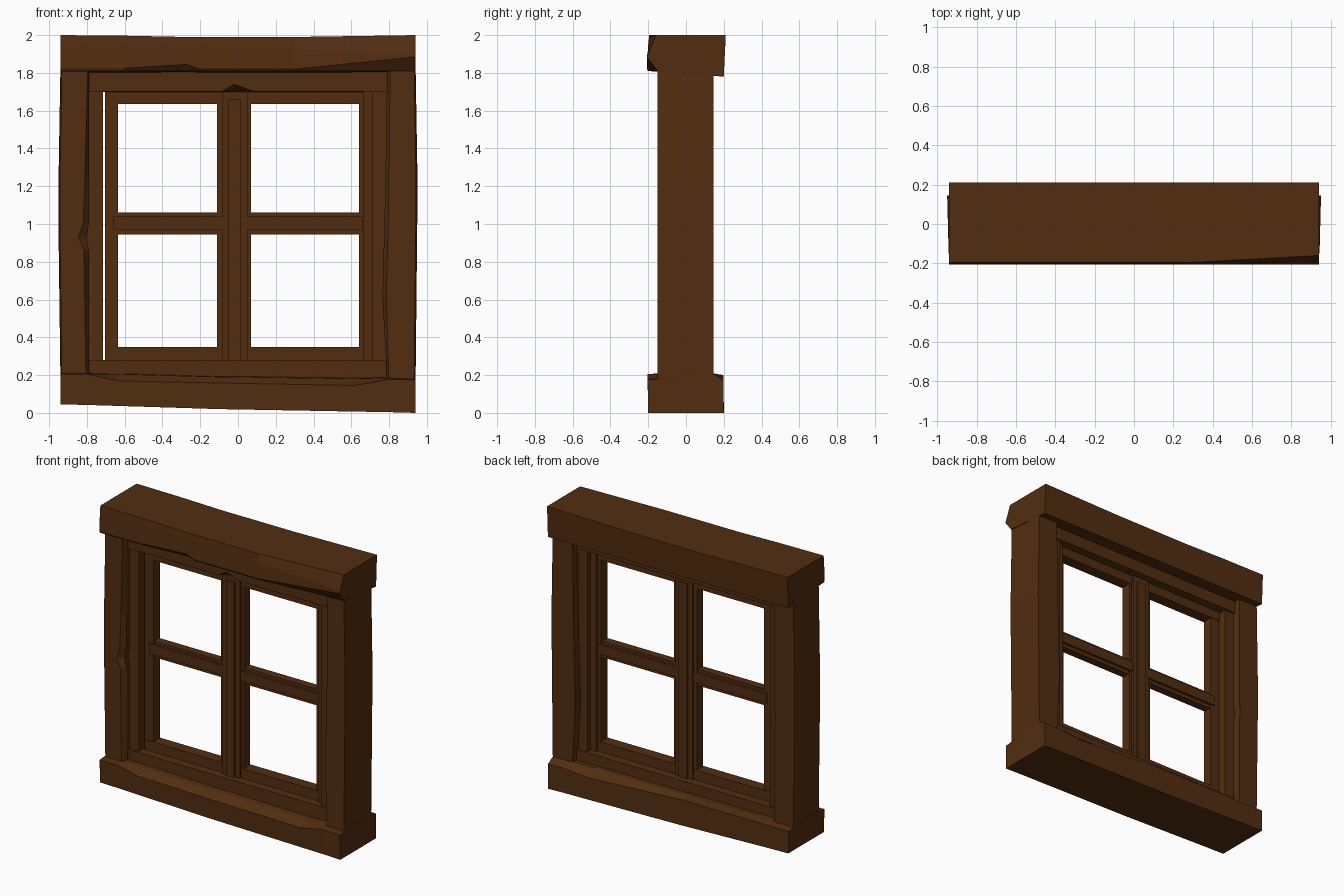
import bpy, bmesh

wood = bpy.data.materials.new("dark brown wood")
wood.diffuse_color = (0.085, 0.027, 0.005, 1)


def loft(name, rings):
    """Solid skinned through equal-length rings of points, flat shaded."""
    bm = bmesh.new()
    vs = [[bm.verts.new(p) for p in r] for r in rings]
    n = len(vs[0])
    for a, b in zip(vs, vs[1:]):
        for i in range(n):
            j = (i + 1) % n
            bm.faces.new((a[i], a[j], b[j], b[i]))
    bm.faces.new(vs[0][::-1])
    bm.faces.new(vs[-1])
    bmesh.ops.recalc_face_normals(bm, faces=bm.faces)
    me = bpy.data.meshes.new(name)
    bm.to_mesh(me)
    bm.free()
    me.materials.append(wood)
    ob = bpy.data.objects.new(name, me)
    bpy.context.collection.objects.link(ob)
    return ob


def box(name, x0, x1, y0, y1, z0, z1):
    return loft(name, [[(x0, y0, z), (x1, y0, z), (x1, y1, z), (x0, y1, z)] for z in (z0, z1)])


# Lintel: x, top front y, upper chip z, lower chip z, bottom front y, top z
lintel = [(-0.94, -0.195, 1.95, 1.825, -0.20, 2.0), (-0.60, -0.195, 1.95, 1.825, -0.20, 1.997),
          (-0.27, -0.195, 1.95, 1.845, -0.17, 1.99), (-0.20, -0.195, 1.95, 1.82, -0.20, 1.99),
          (0.30, -0.195, 1.93, 1.82, -0.20, 1.99), (0.94, -0.16, 1.90, 1.885, -0.15, 2.0)]
loft("lintel", [[(x, 0.21, t), (x, yt, t), (x, -0.2, zu), (x, -0.207, zl), (x, yb, 1.81),
                 (x, 0.14, 1.785), (x, 0.20, 1.78)] for x, yt, zu, zl, yb, t in lintel])

# Sill: x, bottom z, worn front edge z, inner top z, back edge z
sill = [(-0.94, 0.045, 0.205, 0.21, 0.20), (-0.80, 0.042, 0.205, 0.21, 0.20),
        (-0.64, 0.037, 0.17, 0.205, 0.20), (-0.10, 0.02, 0.158, 0.19, 0.20),
        (0.62, 0.007, 0.145, 0.18, 0.16), (0.80, 0.004, 0.178, 0.185, 0.175),
        (0.94, 0.0, 0.175, 0.18, 0.175)]
loft("sill", [[(x, 0.2, b), (x, -0.2, b), (x, -0.203, f), (x, -0.14, t), (x, 0.14, 0.21), (x, 0.198, k)]
              for x, b, f, t, k in sill])


# Side posts: z, outer x, inner x, worn inner front corner x
def post(name, rows):
    loft(name, [[(o, 0.145, z), (o * 0.992, -0.15, z), (c, -0.15, z), (i, -0.12, z), (i, 0.145, z)]
                for z, o, i, c in rows])


post("left_post", [(0.17, -0.94, -0.79, -0.805), (0.86, -0.949, -0.79, -0.815),
                   (0.93, -0.95, -0.80, -0.845), (1.0, -0.95, -0.79, -0.82),
                   (1.25, -0.95, -0.79, -0.81), (1.84, -0.94, -0.79, -0.795)])
post("right_post", [(0.15, 0.94, 0.79, 0.80), (0.62, 0.945, 0.765, 0.785),
                    (1.2, 0.951, 0.78, 0.80), (1.85, 0.94, 0.79, 0.805)])

# Inner frame
box("frame_left", -0.82, -0.715, -0.085, 0.085, 0.18, 1.81)
box("frame_right", 0.71, 0.82, -0.085, 0.085, 0.17, 1.81)
box("frame_bottom", -0.80, 0.80, -0.10, 0.10, 0.15, 0.28)
# top rail with a chip over the middle post
loft("frame_top", [[(x, -0.10, 1.82), (x, -0.10, z), (x, -0.05, 1.70), (x, 0.05, 1.70),
                    (x, 0.10, 1.702), (x, 0.10, 1.82)]
                   for x, z in ((-0.80, 1.702), (-0.085, 1.702), (-0.02, 1.74), (0.08, 1.702), (0.80, 1.702))])

# Sashes: stiles and rails around both openings
for name, x0, x1 in (("left", -0.705, -0.635), ("middle", -0.11, 0.07), ("right", 0.64, 0.71)):
    box("sash_stile_" + name, x0, x1, -0.035, 0.035, 0.27, 1.71)
box("sash_side_bead", 0.665, 0.71, -0.055, 0.055, 0.27, 1.71)
box("sash_rail_bottom", -0.705, 0.71, -0.04, 0.04, 0.27, 0.35)
box("sash_rail_top", -0.705, 0.71, -0.04, 0.04, 1.635, 1.71)

# Middle post with raised cover strip
box("middle_post", -0.085, 0.05, -0.05, 0.05, 0.27, 1.72)
box("middle_strip", -0.05, 0.015, -0.065, 0.06, 0.27, 1.66)

# Cross bars with a raised centre
box("cross_bar", -0.66, 0.66, -0.028, 0.028, 0.945, 1.06)
box("cross_bar_ridge", -0.66, 0.66, -0.045, 0.045, 0.97, 1.04)
